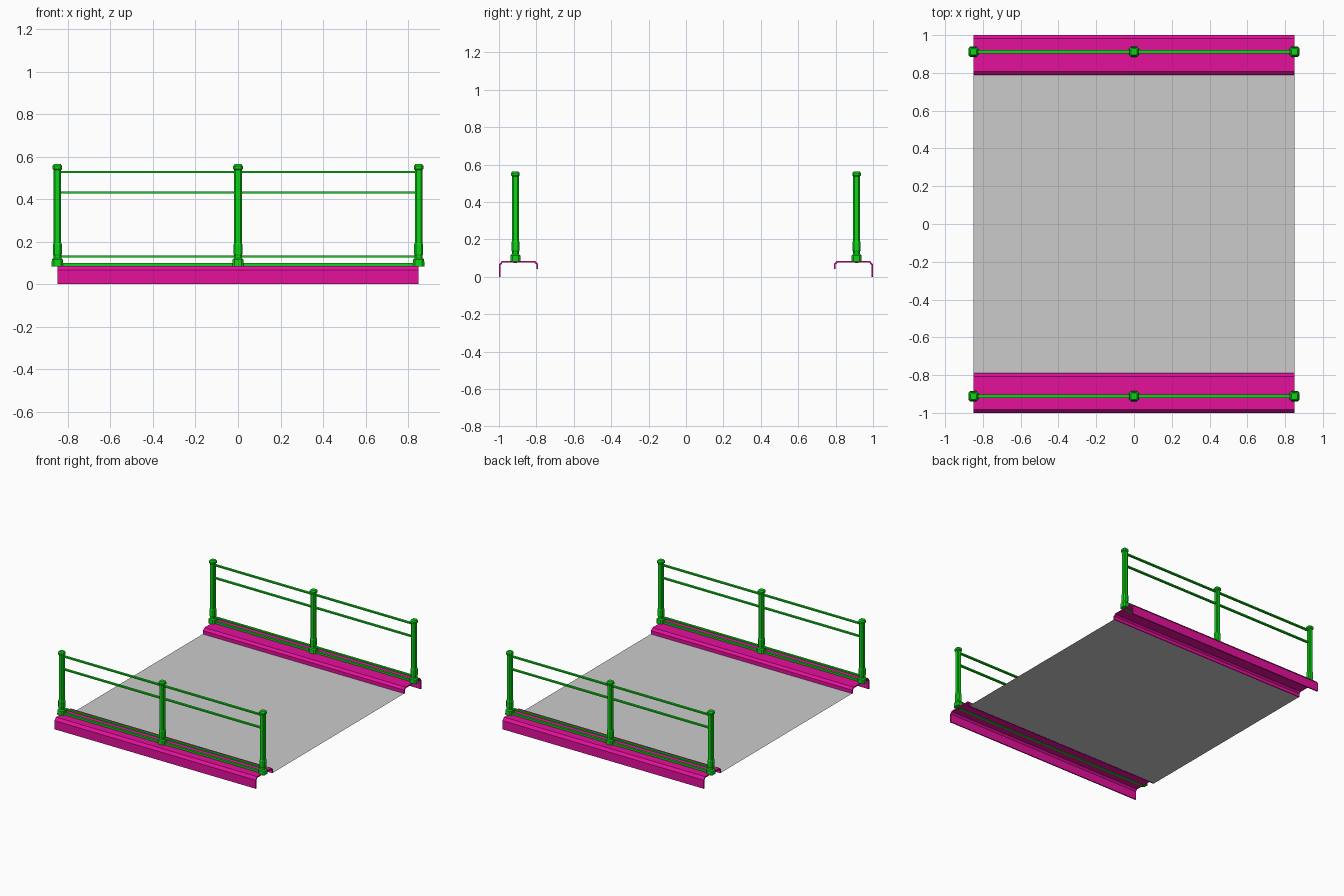
import bpy, bmesh

cube = bpy.data.objects.get("Cube")
if cube:
    bpy.data.objects.remove(cube)


def material(name, colour):
    m = bpy.data.materials.new(name)
    m.use_nodes = True
    m.diffuse_color = colour
    m.node_tree.nodes["Principled BSDF"].inputs["Base Color"].default_value = colour
    return m


PINK = material("magenta", (0.78, 0.005, 0.33, 1))
GREEN = material("green", (0.004, 0.65, 0.008, 1))
GREY = material("deck grey", (0.6, 0.6, 0.6, 1))


def finish(name, bm, mat):
    bmesh.ops.recalc_face_normals(bm, faces=bm.faces)
    mesh = bpy.data.meshes.new(name)
    bm.to_mesh(mesh)
    bm.free()
    mesh.materials.append(mat)
    obj = bpy.data.objects.new(name, mesh)
    bpy.context.scene.collection.objects.link(obj)
    return obj


def loft(name, rings, mat):
    """Skin a list of equal-length rings of points and cap both ends."""
    bm = bmesh.new()
    loops = [[bm.verts.new(p) for p in ring] for ring in rings]
    n = len(loops[0])
    for a, b in zip(loops, loops[1:]):
        for i in range(n):
            j = (i + 1) % n
            bm.faces.new((a[i], a[j], b[j], b[i]))
    bm.faces.new(loops[0])
    bm.faces.new(loops[-1])
    return finish(name, bm, mat)


def chamfered_square(x, y, z, h):
    c = h * 0.62
    return [(x + u, y + v, z) for u, v in
            ((h, -c), (h, c), (c, h), (-c, h), (-h, c), (-h, -c), (-c, -h), (c, -h))]


def beam(name, half_x, y, half_y, z0, z1):
    ring = lambda x: [(x, y - half_y, z0), (x, y + half_y, z0),
                      (x, y + half_y, z1), (x, y - half_y, z1)]
    return loft(name, [ring(-half_x), ring(half_x)], GREEN)


HALF = 0.85       # half length of the span
RAIL_Y = 0.912    # railing centre line
# Curb outline: outer skin, then inner skin back (offset from centre, height)
CURB = [(1, 0), (1, 0.066), (0.983, 0.086), (0.808, 0.086), (0.79, 0.07), (0.79, 0.042),
        (0.799, 0.042), (0.799, 0.066), (0.812, 0.077), (0.979, 0.077), (0.991, 0.063), (0.991, 0)]
# Post silhouette: height, half width
POST = [(0.083, 0.027), (0.115, 0.026), (0.122, 0.019), (0.134, 0.018), (0.14, 0.021),
        (0.187, 0.021), (0.193, 0.018), (0.537, 0.018), (0.542, 0.023), (0.555, 0.023), (0.564, 0.016)]
# Horizontal rails: height centre
RAILS = {"top_rail": 0.528, "middle_rail": 0.43, "lower_rail": 0.129}

for side, s in (("front", -1), ("back", 1)):
    loft(side + "_curb", [[(x, s * y, z) for y, z in CURB] for x in (-HALF, HALF)], PINK)

    # Railing posts
    for label, x in (("right", -HALF), ("middle", 0), ("left", HALF)):
        loft(f"{side}_{label}_post",
             [chamfered_square(x, s * RAIL_Y, z, h) for z, h in POST], GREEN)

    # Rails and the sill beam set through the curb top
    for label, z in RAILS.items():
        beam(f"{side}_{label}", HALF, s * RAIL_Y, 0.009, z - 0.005, z + 0.005)
    beam(side + "_sill", HALF - 0.01, s * RAIL_Y, 0.009, 0.073, 0.1)

# Deck sheet between the curbs
bm = bmesh.new()
bm.faces.new([bm.verts.new((x * HALF, y * 0.795, 0.043))
              for x, y in ((-1, -1), (1, -1), (1, 1), (-1, 1))])
finish("deck", bm, GREY)
